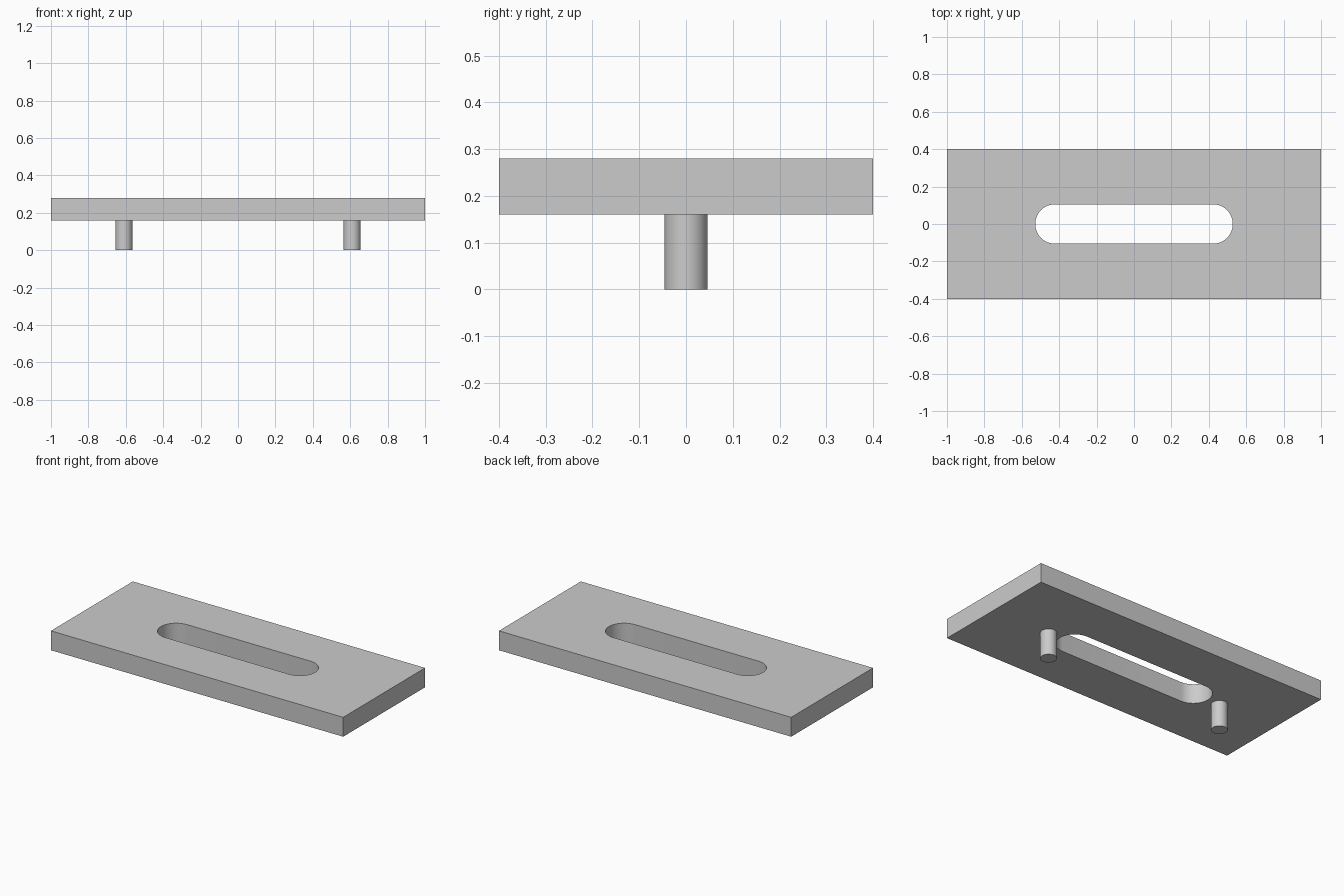
import bpy
import bmesh
from math import cos, sin, pi, radians

if "Cube" in bpy.data.objects:
    bpy.data.objects.remove(bpy.data.objects["Cube"], do_unlink=True)

PLATE_BOTTOM, PLATE_TOP = 0.16, 0.28
SLOT_RADIUS, SLOT_CENTRE = 0.105, 0.423
PEG_RADIUS, PEG_X = 0.046, 0.61

grey = bpy.data.materials.new("plain grey")
grey.use_nodes = True
grey.diffuse_color = (0.6, 0.6, 0.6, 1)
grey.node_tree.nodes["Principled BSDF"].inputs["Base Color"].default_value = (0.6, 0.6, 0.6, 1)


def finish(obj):
    """Colour the part and smooth only its round walls."""
    obj.data.materials.append(grey)
    bpy.ops.object.select_all(action="DESELECT")
    obj.select_set(True)
    bpy.context.view_layer.objects.active = obj
    bpy.ops.object.shade_smooth_by_angle(angle=radians(30))


def add_loop(bm, points):
    verts = [bm.verts.new((x, y, PLATE_BOTTOM)) for x, y in points]
    return [bm.edges.new((a, b)) for a, b in zip(verts, verts[1:] + verts[:1])]


# Plate: rectangle with a round-ended slot, filled and extruded upward
corners = [(-1, -0.4), (1, -0.4), (1, 0.4), (-1, 0.4)]
slot = []
steps = 24
for side in (1, -1):
    for i in range(steps + 1):
        a = -pi / 2 + pi * i / steps
        slot.append((side * (SLOT_CENTRE + SLOT_RADIUS * cos(a)),
                     side * SLOT_RADIUS * sin(a)))

bm = bmesh.new()
edges = add_loop(bm, corners) + add_loop(bm, slot)
bmesh.ops.triangle_fill(bm, edges=edges, use_beauty=True, use_dissolve=False)
result = bmesh.ops.extrude_face_region(bm, geom=bm.faces[:], use_keep_orig=True)
top = [g for g in result["geom"] if isinstance(g, bmesh.types.BMVert)]
bmesh.ops.translate(bm, verts=top, vec=(0, 0, PLATE_TOP - PLATE_BOTTOM))
bmesh.ops.recalc_face_normals(bm, faces=bm.faces[:])
mesh = bpy.data.meshes.new("slotted_plate")
bm.to_mesh(mesh)
bm.free()
plate = bpy.data.objects.new("slotted_plate", mesh)
bpy.context.collection.objects.link(plate)
finish(plate)

# Pegs under the plate, one beyond each end of the slot
for name, side in (("left_peg", 1), ("right_peg", -1)):
    bpy.ops.mesh.primitive_cylinder_add(
        vertices=48, radius=PEG_RADIUS, depth=PLATE_BOTTOM,
        location=(side * PEG_X, 0, PLATE_BOTTOM / 2))
    peg = bpy.context.object
    peg.name = name
    finish(peg)
